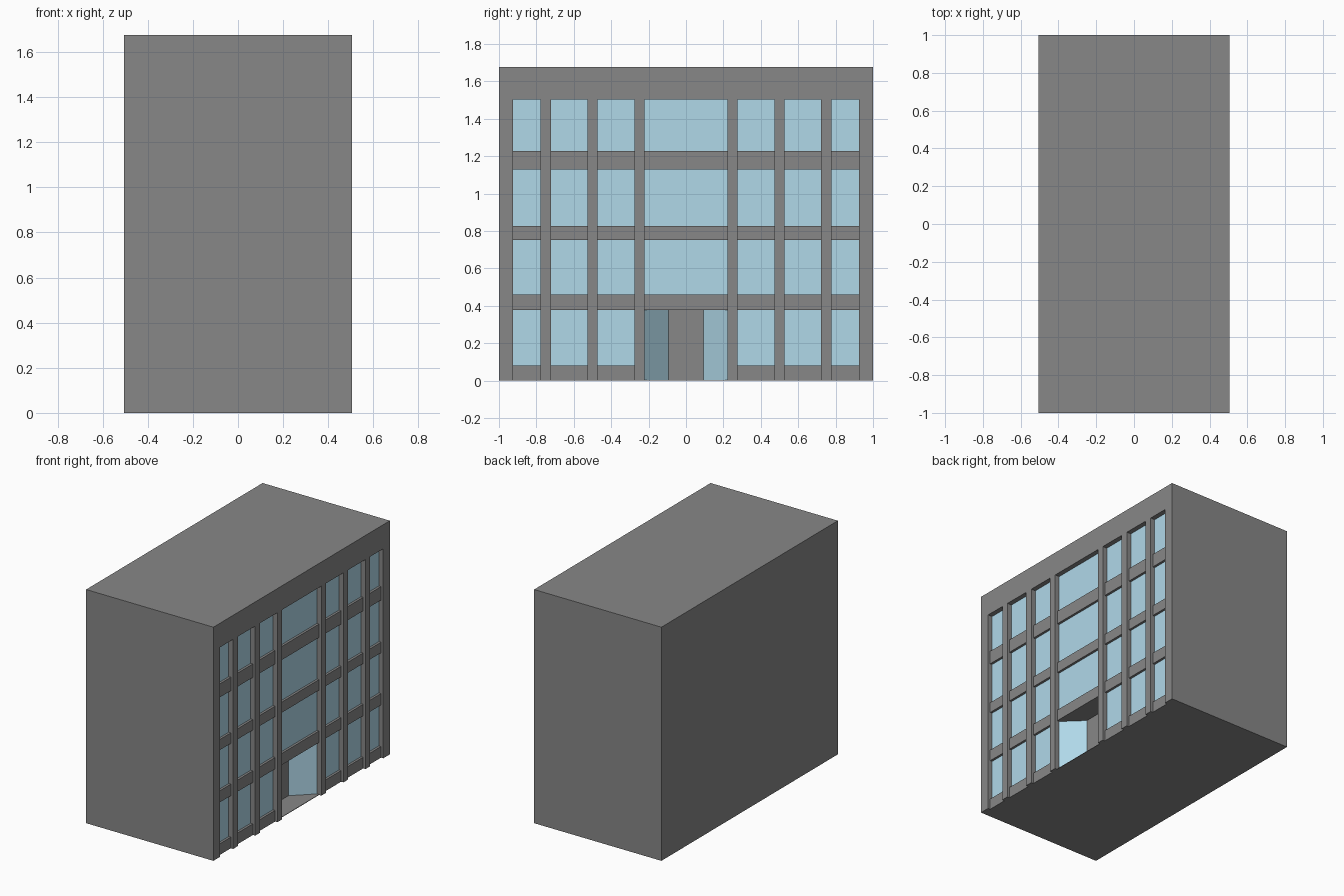
import bpy
from mathutils import Vector

if "Cube" in bpy.data.objects:
    bpy.data.objects.remove(bpy.data.objects["Cube"])

F, TOP = 0.505, 1.676             # facade plane, height
SPAN, GLASS, DEEP = 0.018, 0.035, 0.17   # recess depths
ENTRY, ENTRY_TOP, DOOR = 0.223, 0.377, 0.093


def material(name, rgb):
    m = bpy.data.materials.new(name)
    m.diffuse_color = (*rgb, 1)
    m.use_nodes = True
    m.node_tree.nodes["Principled BSDF"].inputs["Base Color"].default_value = m.diffuse_color
    return m


glass = material("glass", (0.434, 0.687, 0.815))
stone = material("dark_stone", (0.242, 0.242, 0.242))

parts = {}


def face(part, pts, out):
    """Add a polygon to a part, facing along 'out'."""
    pts = [Vector(p) for p in pts]
    n = (pts[1] - pts[0]).cross(pts[2] - pts[0])
    parts.setdefault(part, []).append(pts if n.dot(Vector(out)) > 0 else pts[::-1])


# Facade grid lines: odd columns are bays, the rest are piers
half = [0.275, 0.473, 0.527, 0.723, 0.777, 0.925, 1.0]
ys = [-v for v in reversed(half)] + [-ENTRY, ENTRY] + half
zs = [0, 0.08, ENTRY_TOP, 0.46, 0.752, 0.828, 1.13, 1.227, 1.503, TOP]
NC, NR = len(ys) - 1, len(zs) - 1
MID = NC // 2


def depth(c, r):
    if not 0 <= c < NC or r >= NR - 1 or c % 2 == 0:
        return 0
    if c == MID and r < 2:
        return GLASS
    return GLASS if r % 2 else SPAN


# Piers, spandrels and window panes, with the reveals between them
for c in range(NC):
    for r in range(NR):
        d = depth(c, r)
        x, y0, y1, z0, z1 = F - d, ys[c], ys[c + 1], zs[r], zs[r + 1]
        if not (c == MID and r < 2):
            name = "windows" if d == GLASS else "spandrels" if d else "piers"
            face(name, [(x, y0, z0), (x, y1, z0), (x, y1, z1), (x, y0, z1)], (1, 0, 0))
        e = depth(c + 1, r)
        if e != d:
            face("piers", [(x, y1, z0), (F - e, y1, z0), (F - e, y1, z1), (x, y1, z1)],
                 (0, 1 if e > d else -1, 0))
        e = depth(c, r + 1)
        if e != d and r < NR - 1:
            face("spandrels", [(x, y0, z1), (F - e, y0, z1), (F - e, y1, z1), (x, y1, z1)],
                 (0, 0, 1 if e > d else -1))
    # Underside strip follows the recesses
    x = F - depth(c, 0) if c != MID else F - SPAN
    face("walls", [(-F, ys[c], 0), (x, ys[c], 0), (x, ys[c + 1], 0), (-F, ys[c + 1], 0)], (0, 0, -1))

# Plain side walls, rear wall and roof
for s in (-1, 1):
    face("walls", [(-F, s, 0), (F, s, 0), (F, s, TOP), (-F, s, TOP)], (0, s, 0))
face("walls", [(-F, -1, 0), (-F, 1, 0), (-F, 1, TOP), (-F, -1, TOP)], (-1, 0, 0))
face("roof", [(-F, -1, TOP), (F, -1, TOP), (F, 1, TOP), (-F, 1, TOP)], (0, 0, 1))

# Entrance: splayed glass sides, door wall, ceiling and floor
xo, xi = F - GLASS, F - DEEP
for s in (-1, 1):
    a, b = (xo, s * ENTRY), (xi, s * DOOR)
    face("entrance_glass", [(*a, 0), (*b, 0), (*b, ENTRY_TOP), (*a, ENTRY_TOP)], (1, -s, 0))
face("door_wall", [(xi, -DOOR, 0), (xi, DOOR, 0), (xi, DOOR, ENTRY_TOP), (xi, -DOOR, ENTRY_TOP)], (1, 0, 0))
face("entrance_ceiling", [(xo, -ENTRY, ENTRY_TOP), (xo, ENTRY, ENTRY_TOP),
                          (xi, DOOR, ENTRY_TOP), (xi, -DOOR, ENTRY_TOP)], (0, 0, -1))
x, z = F - SPAN, 0.004
face("entrance_floor", [(x, -ENTRY, z), (x, ENTRY, z), (xo, ENTRY, z),
                        (xi, DOOR, z), (xi, -DOOR, z), (xo, -ENTRY, z)], (0, 0, 1))
face("entrance_floor", [(x, -ENTRY, 0), (x, ENTRY, 0), (x, ENTRY, z), (x, -ENTRY, z)], (1, 0, 0))

# Make one object per part
for name, polys in parts.items():
    verts, faces = [], []
    for p in polys:
        faces.append(list(range(len(verts), len(verts) + len(p))))
        verts += p
    mesh = bpy.data.meshes.new(name)
    mesh.from_pydata(verts, [], faces)
    mesh.materials.append(glass if name in ("windows", "entrance_glass") else stone)
    bpy.context.collection.objects.link(bpy.data.objects.new(name, mesh))
